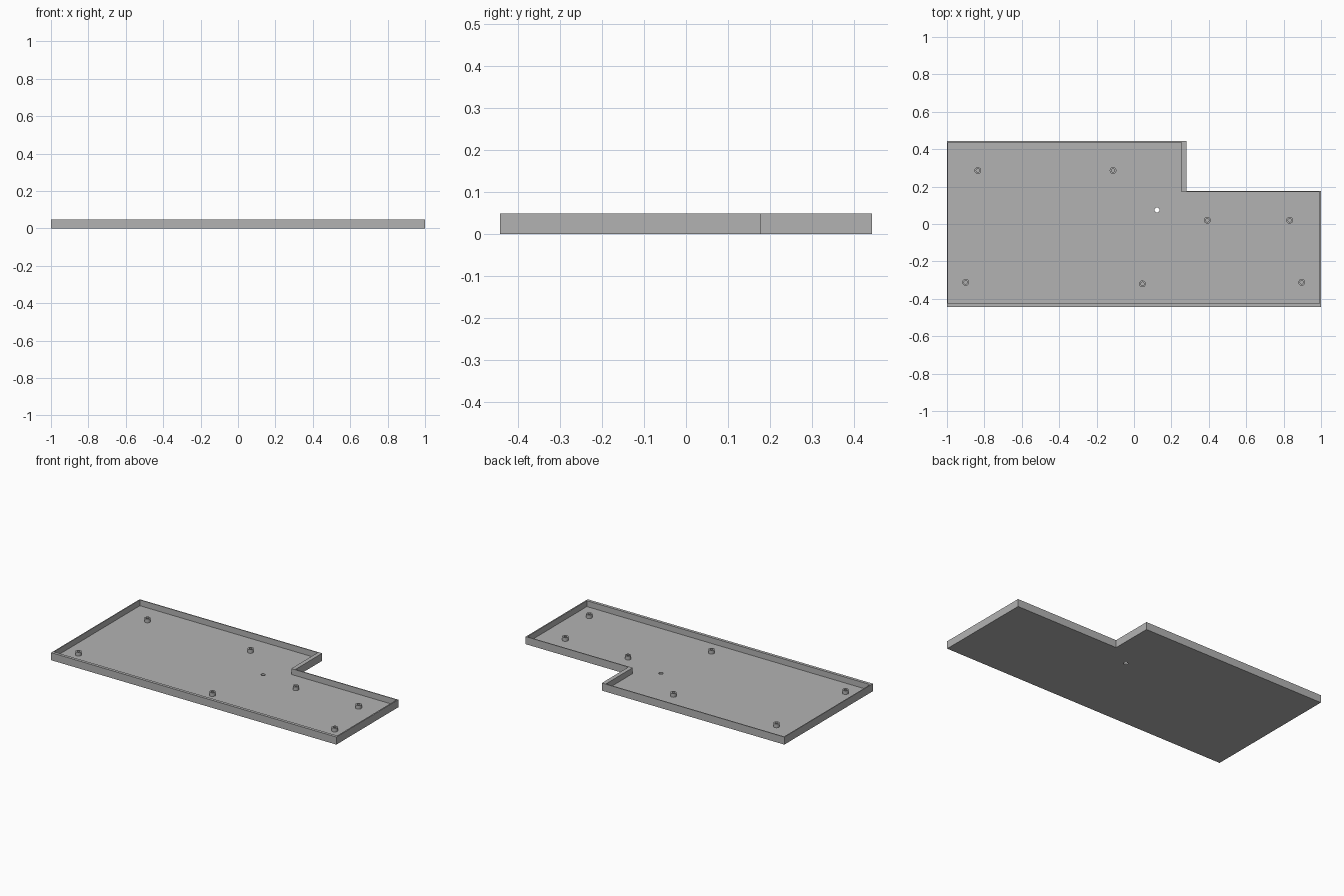
import bpy, bmesh

cube = bpy.data.objects.get("Cube")
if cube:
    bpy.data.objects.remove(cube, do_unlink=True)

HEIGHT, FLOOR, POST_TOP = 0.048, 0.011, 0.034

grey = bpy.data.materials.new("plain grey")
grey.use_nodes = True
colour = (0.45, 0.45, 0.45, 1)
grey.diffuse_color = colour
grey.node_tree.nodes["Principled BSDF"].inputs["Base Color"].default_value = colour


def add_object(name, bm):
    bmesh.ops.recalc_face_normals(bm, faces=bm.faces)
    mesh = bpy.data.meshes.new(name)
    bm.to_mesh(mesh)
    bm.free()
    mesh.materials.append(grey)
    obj = bpy.data.objects.new(name, mesh)
    bpy.context.collection.objects.link(obj)
    return obj


def l_prism(name, left, right, front, back, notch_x, notch_y, z0, z1):
    """Extruded L outline with its back left corner cut away."""
    outline = [(left, front), (right, front), (right, notch_y),
               (notch_x, notch_y), (notch_x, back), (left, back)]
    bm = bmesh.new()
    face = bm.faces.new([bm.verts.new((x, y, z0)) for x, y in outline])
    new = bmesh.ops.extrude_face_region(bm, geom=[face])["geom"]
    top = [v for v in new if isinstance(v, bmesh.types.BMVert)]
    bmesh.ops.translate(bm, verts=top, vec=(0, 0, z1 - z0))
    return add_object(name, bm)


def cylinder(name, x, y, radius, z0, z1):
    bm = bmesh.new()
    bmesh.ops.create_cone(bm, cap_ends=True, segments=32, radius1=radius,
                          radius2=radius, depth=z1 - z0)
    bmesh.ops.translate(bm, verts=bm.verts, vec=(x, y, (z0 + z1) / 2))
    return add_object(name, bm)


def cut(target, cutter):
    mod = target.modifiers.new("cut", "BOOLEAN")
    mod.operation = "DIFFERENCE"
    mod.solver = "EXACT"
    mod.object = cutter
    cutter.hide_render = True
    cutter.hide_set(True)


def smooth(obj):
    bpy.ops.object.select_all(action="DESELECT")
    obj.select_set(True)
    bpy.context.view_layer.objects.active = obj
    bpy.ops.object.shade_smooth_by_angle()


# Tray: thin walls, with a thicker front wall and notch wall
tray = l_prism("tray", -1, 1, -0.443, 0.443, 0.28, 0.177, 0, HEIGHT)
cavity = l_prism("cavity_cutter", -0.994, 0.992, -0.424, 0.437, 0.254, 0.171,
                 FLOOR, HEIGHT + 0.02)
cut(tray, cavity)

# Small hole through the floor
cut(tray, cylinder("floor_hole_cutter", 0.123, 0.075, 0.013, -0.02, FLOOR + 0.01))

# Hollow mounting posts
posts = [(-0.835, 0.286), (-0.112, 0.286), (0.392, 0.02), (0.832, 0.02),
         (-0.9, -0.312), (0.045, -0.32), (0.897, -0.312)]
for i, (x, y) in enumerate(posts, 1):
    post = cylinder(f"mounting_post_{i}", x, y, 0.018, FLOOR - 0.002, POST_TOP)
    smooth(post)
    cut(post, cylinder(f"post_hole_cutter_{i}", x, y, 0.009, FLOOR, POST_TOP + 0.01))
